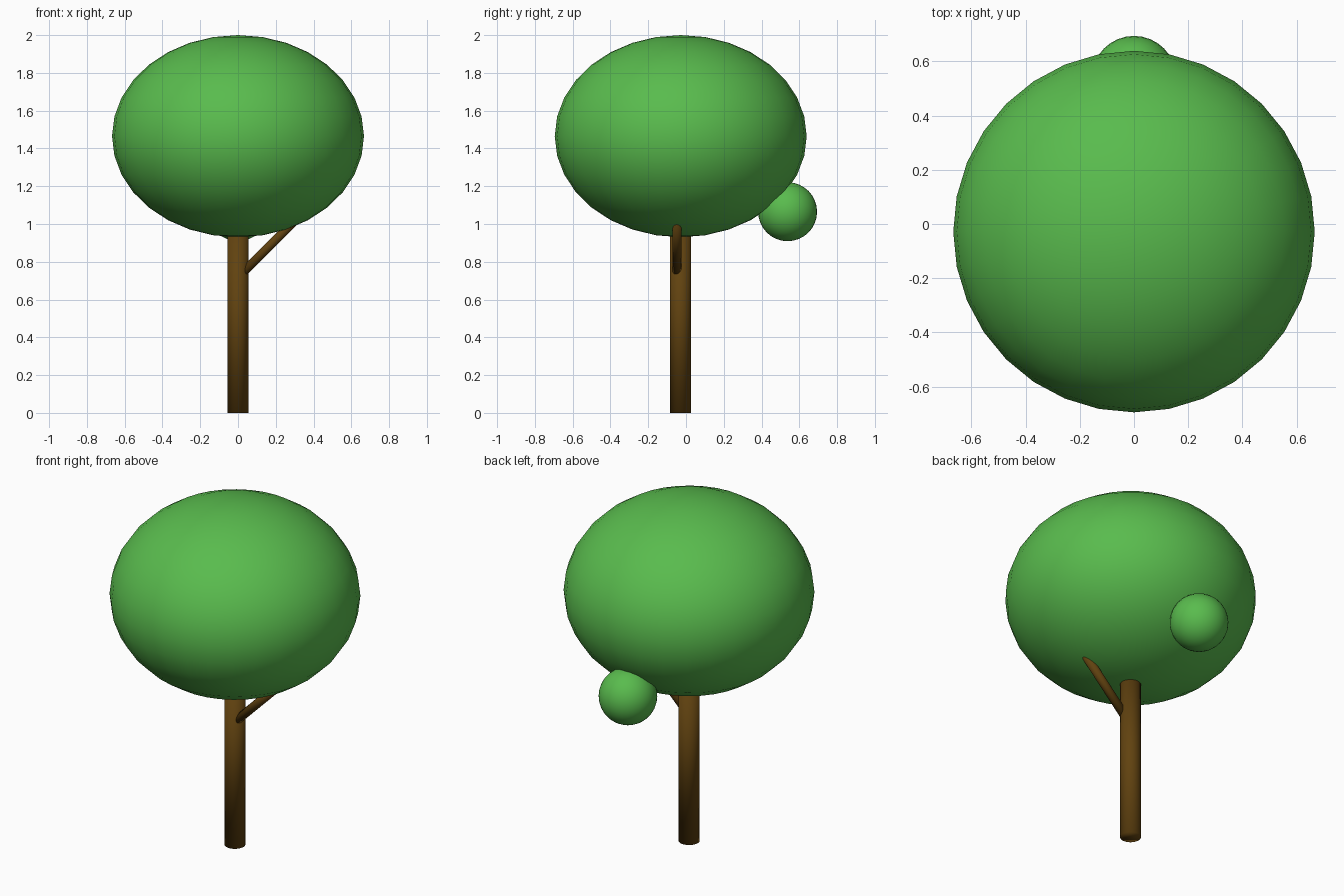
import bpy
from mathutils import Vector

cube = bpy.data.objects.get("Cube")
if cube:
    bpy.data.objects.remove(cube, do_unlink=True)


def make_material(name, color):
    mat = bpy.data.materials.new(name)
    mat.use_nodes = True
    mat.diffuse_color = color
    for node in mat.node_tree.nodes:
        if node.type == 'BSDF_PRINCIPLED':
            node.inputs["Base Color"].default_value = color
    return mat


leaf_green = make_material("leaf green", (0.10, 0.50, 0.075, 1))
bark_brown = make_material("bark brown", (0.12, 0.055, 0.005, 1))


def finish(name, mat):
    obj = bpy.context.object
    obj.name = name
    obj.data.name = name
    obj.data.materials.append(mat)
    bpy.ops.object.shade_smooth()
    return obj


def foliage(name, center, radii):
    bpy.ops.mesh.primitive_uv_sphere_add(segments=32, ring_count=16, radius=1, location=center)
    obj = finish(name, leaf_green)
    obj.scale = radii


def limb(name, start, end, radius):
    start, end = Vector(start), Vector(end)
    axis = end - start
    bpy.ops.mesh.primitive_cylinder_add(vertices=32, radius=radius, depth=axis.length,
                                        location=(start + end) / 2)
    obj = finish(name, bark_brown)
    obj.rotation_euler = axis.to_track_quat('Z', 'Y').to_euler()


# Trunk and the side branch, both running up into the crown
limb("trunk", (0, -0.029, 0), (0, -0.029, 1.0), 0.056)
limb("side_branch", (0.02, -0.047, 0.737), (0.34, -0.047, 1.057), 0.024)

# Large flattened crown and a small leaf ball at the back
foliage("crown", (0, -0.028, 1.465), (0.667, 0.667, 0.535))
foliage("small_leaf_ball", (0, 0.538, 1.065), (0.156, 0.156, 0.156))
